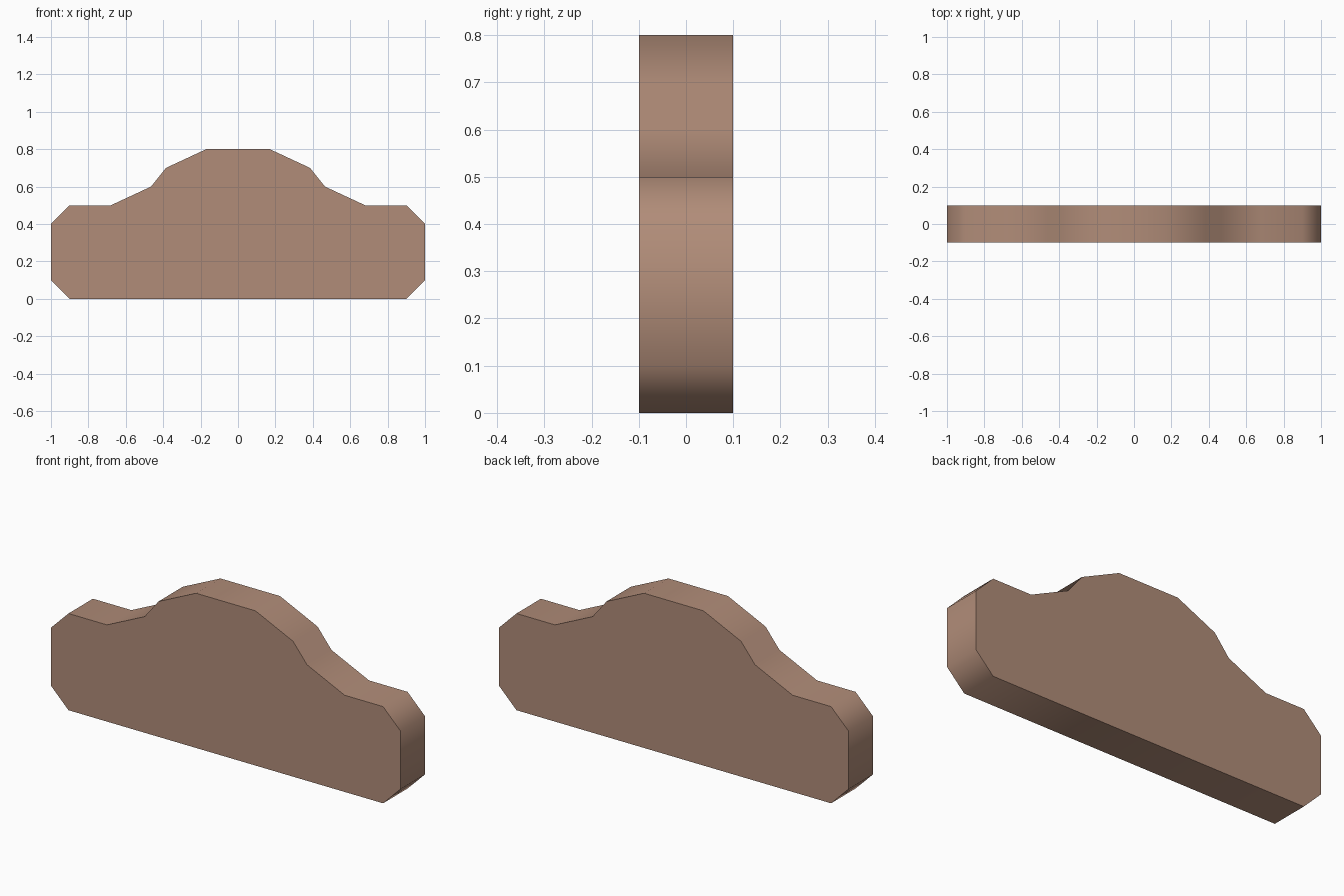
import bpy
import bmesh
import math

cube = bpy.data.objects.get("Cube")
if cube:
    bpy.data.objects.remove(cube, do_unlink=True)

# Single warm brown material
COLOR = (0.44, 0.265, 0.19, 1.0)
brown = bpy.data.materials.new("warm_brown")
brown.use_nodes = True
brown.diffuse_color = COLOR
shader = next(n for n in brown.node_tree.nodes if n.type == "BSDF_PRINCIPLED")
shader.inputs["Base Color"].default_value = COLOR

# Right half of the outline (x, z), bottom to top, mirrored for the left
DEPTH = 0.2
half = [(0.9, 0), (1, 0.1), (1, 0.4), (0.9, 0.5), (0.68, 0.5),
        (0.465, 0.6), (0.385, 0.7), (0.17, 0.8)]
outline = half + [(-x, z) for x, z in reversed(half)]

# Stepped panel: outline extruded from front to back
bm = bmesh.new()
front = bm.faces.new([bm.verts.new((x, -DEPTH / 2, z)) for x, z in outline])
result = bmesh.ops.extrude_face_region(bm, geom=[front], use_keep_orig=True)
back_verts = [g for g in result["geom"] if isinstance(g, bmesh.types.BMVert)]
bmesh.ops.translate(bm, verts=back_verts, vec=(0, DEPTH, 0))
bmesh.ops.recalc_face_normals(bm, faces=bm.faces)

mesh = bpy.data.meshes.new("stepped_panel")
bm.to_mesh(mesh)
bm.free()
mesh.materials.append(brown)
panel = bpy.data.objects.new("stepped_panel", mesh)
bpy.context.collection.objects.link(panel)

# Smooth rim, crisp front and back edges
bpy.ops.object.select_all(action="DESELECT")
panel.select_set(True)
bpy.context.view_layer.objects.active = panel
bpy.ops.object.shade_smooth_by_angle(angle=math.radians(60))
